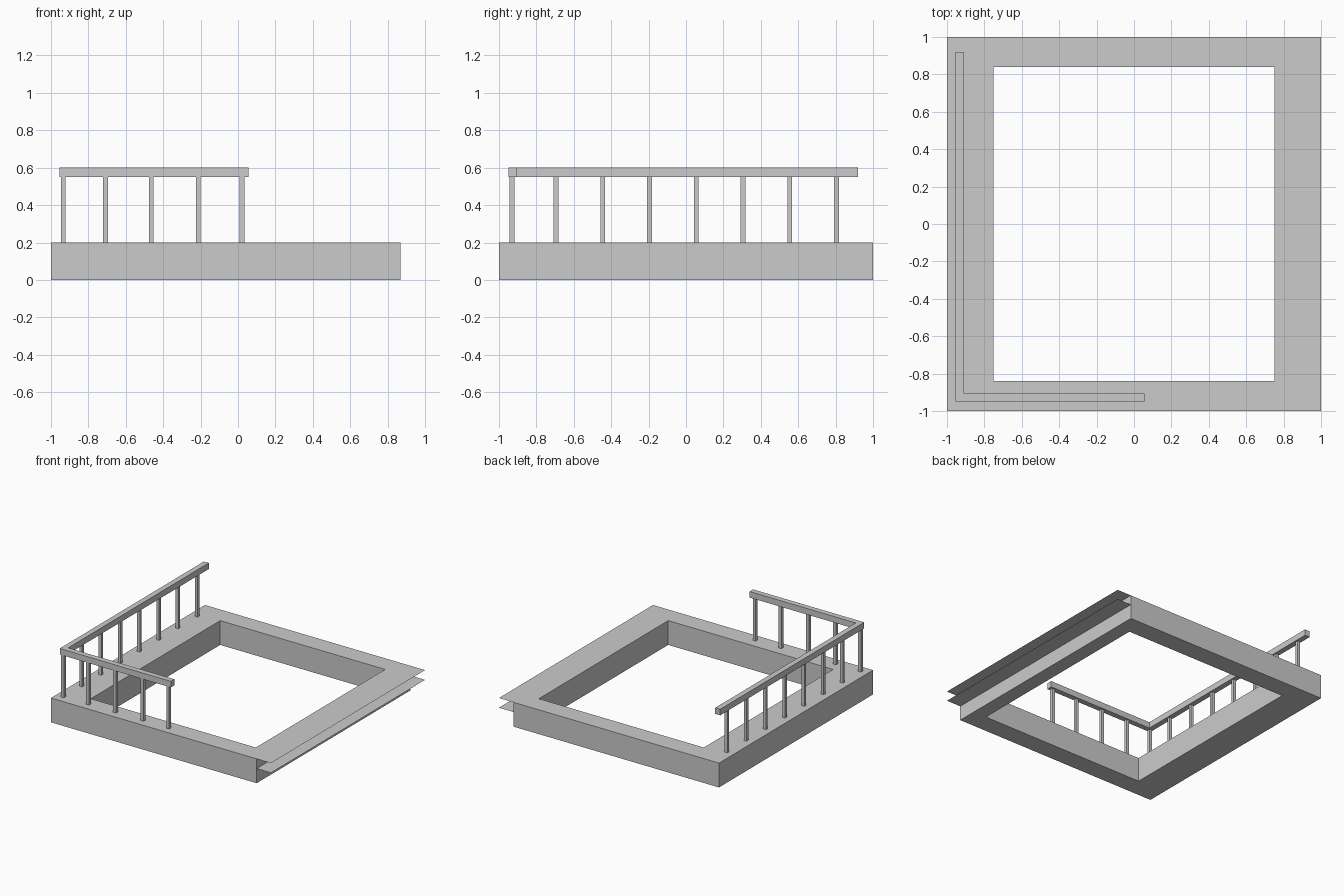
import bpy
import bmesh

cube = bpy.data.objects.get("Cube")
if cube:
    bpy.data.objects.remove(cube, do_unlink=True)

grey = bpy.data.materials.new("plain_grey")
grey.use_nodes = True
colour = (0.6, 0.6, 0.6, 1)
grey.diffuse_color = colour
grey.node_tree.nodes["Principled BSDF"].inputs["Base Color"].default_value = colour


def add_object(name, bm):
    bmesh.ops.recalc_face_normals(bm, faces=bm.faces)
    mesh = bpy.data.meshes.new(name)
    bm.to_mesh(mesh)
    bm.free()
    mesh.materials.append(grey)
    obj = bpy.data.objects.new(name, mesh)
    bpy.context.collection.objects.link(obj)
    return obj


def rectangle(x0, x1, y0, y1):
    return [(x0, y0), (x1, y0), (x1, y1), (x0, y1)]


def prism(name, outline, z0, z1):
    """Extrude a flat outline upwards."""
    bm = bmesh.new()
    base = bm.faces.new([bm.verts.new((x, y, z0)) for x, y in outline])
    top = bmesh.ops.extrude_face_region(bm, geom=[base], use_keep_orig=True)
    moved = [v for v in top["geom"] if isinstance(v, bmesh.types.BMVert)]
    bmesh.ops.translate(bm, verts=moved, vec=(0, 0, z1 - z0))
    return add_object(name, bm)


def sheet(name, outline, z):
    bm = bmesh.new()
    bm.faces.new([bm.verts.new((x, y, z)) for x, y in outline])
    return add_object(name, bm)


# Hollow rectangular base
BASE_TOP, BODY_END = 0.2, 0.87
bm = bmesh.new()
outer = rectangle(-1, BODY_END, -1, 1)
inner = rectangle(-0.75, 0.75, -0.84, 0.84)
rings = [[bm.verts.new((x, y, z)) for x, y in loop]
         for loop, z in ((outer, 0), (outer, BASE_TOP), (inner, BASE_TOP), (inner, 0))]
for r in range(4):
    a, b = rings[r], rings[(r + 1) % 4]
    for i in range(4):
        j = (i + 1) % 4
        bm.faces.new((a[i], a[j], b[j], b[i]))
add_object("base_frame", bm)

# Two thin ledges along the open side
ledge = rectangle(BODY_END, 1, -1, 1)
sheet("upper_ledge", ledge, BASE_TOP)
sheet("lower_ledge", ledge, 0.12)

# L-shaped handrail
RAIL_BOTTOM = 0.55
prism("handrail", [(-0.955, -0.95), (0.055, -0.95), (0.055, -0.905),
                   (-0.91, -0.905), (-0.91, 0.92), (-0.955, 0.92)], RAIL_BOTTOM, 0.6)

# Square posts along the front and the side
CORNER_X, CORNER_Y, HALF = -0.935, -0.93, 0.0125
posts = [(x, CORNER_Y) for x in (CORNER_X, -0.708, -0.463, -0.212, 0.021)]
posts += [(CORNER_X, -0.695 + 0.25 * i) for i in range(7)]
for x, y in posts:
    prism("rail_post", rectangle(x - HALF, x + HALF, y - HALF, y + HALF),
          BASE_TOP, RAIL_BOTTOM)
